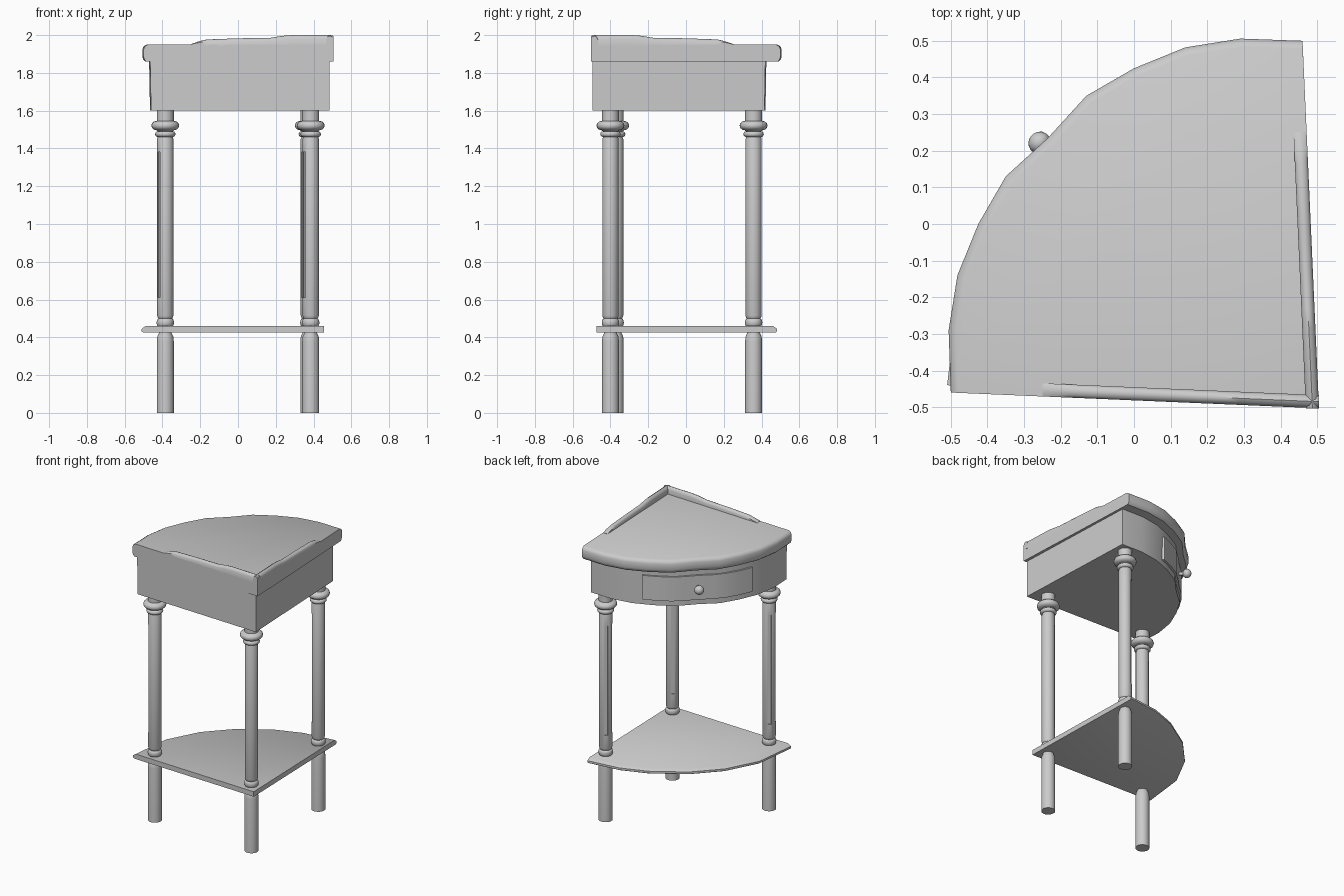
import bpy, bmesh, math
from mathutils import Vector

old = bpy.data.objects.get("Cube")
if old:
    bpy.data.objects.remove(old, do_unlink=True)

grey = bpy.data.materials.new("plain grey")
grey.use_nodes = True
COLOR = (0.6, 0.6, 0.6, 1)
grey.diffuse_color = COLOR
grey.node_tree.nodes["Principled BSDF"].inputs["Base Color"].default_value = COLOR


def finish(bm, name, angle=30):
    bmesh.ops.recalc_face_normals(bm, faces=bm.faces)
    mesh = bpy.data.meshes.new(name)
    bm.to_mesh(mesh)
    bm.free()
    ob = bpy.data.objects.new(name, mesh)
    bpy.context.collection.objects.link(ob)
    mesh.materials.append(grey)
    bpy.ops.object.select_all(action='DESELECT')
    ob.select_set(True)
    bpy.context.view_layer.objects.active = ob
    bpy.ops.object.shade_smooth_by_angle(angle=math.radians(angle))
    return ob


def loft(name, rings, angle=30):
    """Skin closed rings of equal length and cap both ends."""
    bm = bmesh.new()
    rows = [[bm.verts.new(p) for p in ring] for ring in rings]
    n = len(rows[0])
    for a, b in zip(rows, rows[1:]):
        for i in range(n):
            j = (i + 1) % n
            bm.faces.new((a[i], a[j], b[j], b[i]))
    bm.faces.new(rows[0])
    bm.faces.new(rows[-1])
    return finish(bm, name, angle)


def stack(name, outline, layers):
    """Layers of (z, scale), scaled about the corner, which is point 0."""
    cx, cy = outline[0]
    return loft(name, [[(cx + (x - cx) * s, cy + (y - cy) * s, z)
                        for x, y in outline] for z, s in layers], 40)


def mirrored(half):
    """Complete a curved front by reflecting it over the diagonal."""
    return half + [(-y, -x) for x, y in reversed(half[:-1])]


# Quarter-round top with a rounded curved edge
arc = mirrored([(0.46, 0.5), (0.29, 0.506), (0.14, 0.482), (0, 0.425),
                (-0.13, 0.35), (-0.235, 0.235)])
corner = Vector((0.505, -0.503))
stack("table_top", [tuple(corner)] + arc,
      [(1.86, 0.985), (1.87, 0.995), (1.885, 1), (1.925, 1), (1.94, 0.994), (1.95, 0.978)])

# Drawer case under the top
case_arc = [(0.485 + (x - 0.5) * 0.95, -0.495 + (y + 0.5) * 0.915) for x, y in arc]
stack("drawer_case", [(0.485, -0.495)] + case_arc, [(1.6, 0.995), (1.865, 1)])

# Curved drawer front, following the case
along = Vector((1, 1)).normalized()
outward = Vector((-1, 1)).normalized()


def on_case(s):
    pts = [Vector(p) for p in case_arc]
    for a, b in zip(pts, pts[1:]):
        sa, sb = a.dot(along), b.dot(along)
        if sb <= s <= sa:
            return a.lerp(b, (s - sa) / (sb - sa))


sections = []
for i in range(9):
    p = on_case(-0.39 + 0.71 * i / 8)
    inner, outer = p - outward * 0.02, p + outward * 0.012
    sections.append([(q.x, q.y, z) for q, z in
                     ((inner, 1.64), (outer, 1.64), (outer, 1.81), (inner, 1.81))])
loft("drawer_front", sections)


# Turned parts
def turned(name, profile, segments=24):
    return loft(name, [[(r * math.cos(math.tau * k / segments),
                         r * math.sin(math.tau * k / segments), z)
                        for k in range(segments)] for r, z in profile], 40)


def bead(z, r_in, r_out, half):
    return [(r_in + (r_out - r_in) * math.cos(a), z + half * math.sin(a))
            for a in (math.radians(d) for d in range(-90, 91, 30))]


knob = turned("drawer_knob", [(0.012, -0.06), (0.012, -0.025), (0.022, -0.02), (0.03, -0.008),
                              (0.031, 0.004), (0.026, 0.017), (0.015, 0.026), (0.004, 0.029)], 16)
knob.rotation_euler = outward.to_3d().to_track_quat('Z', 'Y').to_euler()
knob.location = (-0.258, 0.222, 1.73)

# Legs with beads, collars and a pair of sunk flutes
profile = [(0.045, 0), (0.045, 0.38), (0.042, 0.405), (0.034, 0.422), (0.034, 0.456)]
profile += bead(0.478, 0.036, 0.046, 0.021)
profile += [(0.039, 0.503), (0.043, 0.515), (0.043, 1.45), (0.04, 1.458)]
profile += bead(1.476, 0.04, 0.054, 0.015) + [(0.045, 1.494)]
profile += bead(1.521, 0.045, 0.074, 0.025) + [(0.045, 1.55), (0.045, 1.61)]


def flute_cutter(x, y, degrees):
    bpy.ops.mesh.primitive_cube_add(size=1)
    cut = bpy.context.object
    cut.name = "flute_cutter"
    a = math.radians(degrees)
    cut.dimensions = (0.02, 0.02, 0.77)
    cut.rotation_euler.z = a
    cut.location = (x + 0.045 * math.cos(a), y + 0.045 * math.sin(a), 0.995)
    cut.hide_render = True
    cut.hide_set(True)
    return cut


for name, x, y in (("corner_leg", 0.385, -0.4), ("right_leg", -0.385, -0.375),
                   ("back_leg", 0.375, 0.358)):
    leg = turned(name, profile)
    leg.location = (x, y, 0)
    for degrees in (130, 215):
        mod = leg.modifiers.new("flute", 'BOOLEAN')
        mod.operation = 'DIFFERENCE'
        mod.solver = 'EXACT'
        mod.object = flute_cutter(x, y, degrees)

# Lower shelf with a bevelled curved edge
shelf_arc = [(0.43, 0.482), (0.2, 0.455), (0.02, 0.39), (-0.2, 0.25),
             (-0.36, 0.08), (-0.475, -0.14), (-0.51, -0.44)]
stack("lower_shelf", [(0.455, -0.475)] + shelf_arc,
      [(0.425, 0.99), (0.431, 1), (0.445, 1), (0.46, 0.978)])


# Low shaped rails along the two straight edges
def rail(name, end, inward):
    d = (Vector(end) - corner).normalized()
    rings = []
    for t, h in ((0, 0.046), (0.015, 0.05), (0.22, 0.05), (0.27, 0.046), (0.33, 0.036),
                 (0.5, 0.033), (0.67, 0.027), (0.71, 0.018), (0.755, 0.002)):
        ring = []
        for w, f in ((0, -0.3), (0, 0.6), (0.2, 0.9), (0.5, 1), (0.8, 0.9), (1, 0.6), (1, -0.3)):
            p = corner + d * t + Vector(inward) * 0.036 * w
            z = 1.95 + h * f if f > 0 else 1.94
            ring.append((p.x, p.y, z))
        rings.append(ring)
    loft(name, rings, 45)


rail("front_rail", arc[-1], (0, 1))
rail("side_rail", arc[0], (-1, 0))
